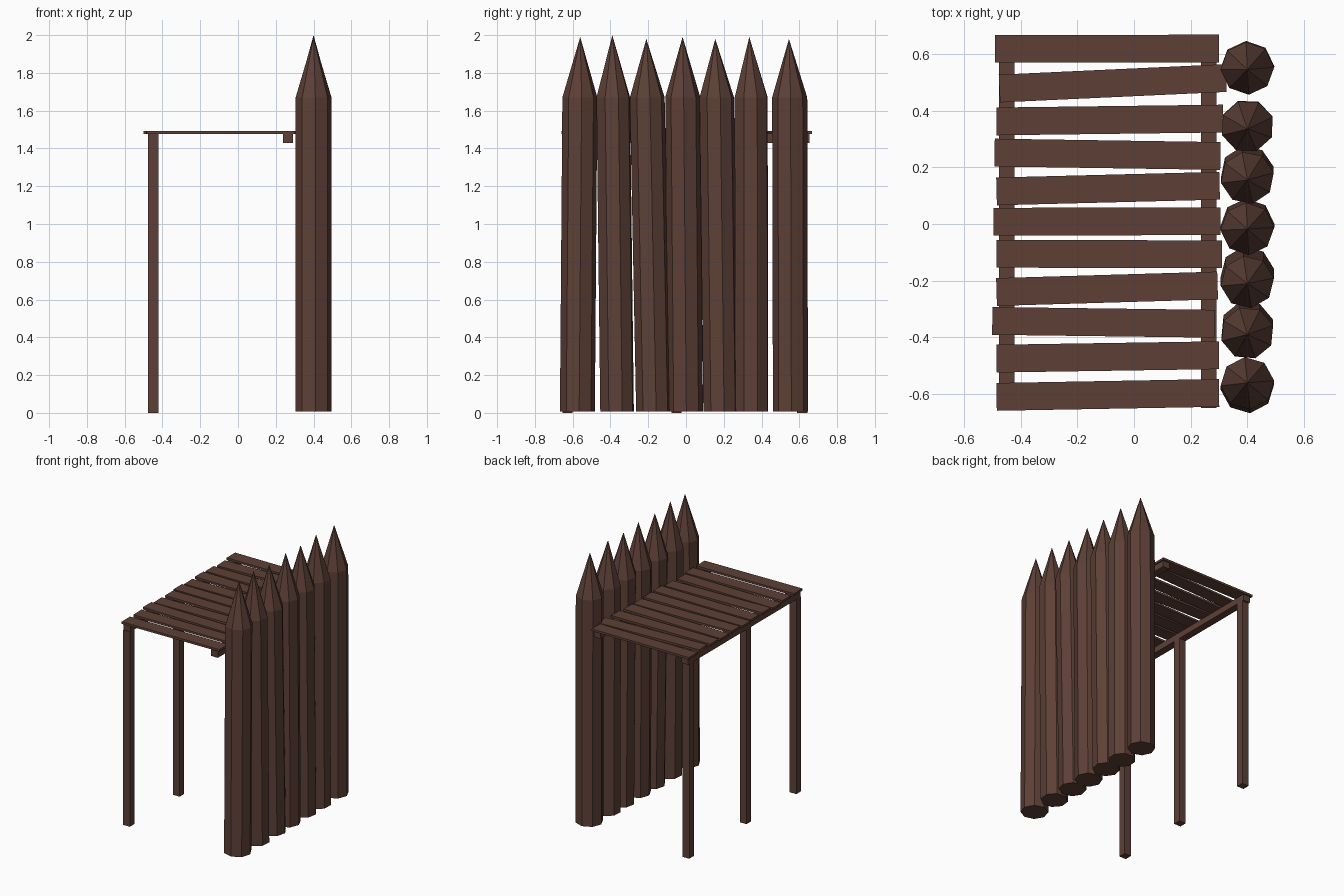
import bpy, bmesh, math
from mathutils import Vector

if "Cube" in bpy.data.objects:
    bpy.data.objects.remove(bpy.data.objects["Cube"])

wood = bpy.data.materials.new("dark brown wood")
wood.diffuse_color = (0.109, 0.051, 0.037, 1)
wood.use_nodes = True
wood.node_tree.nodes["Principled BSDF"].inputs["Base Color"].default_value = wood.diffuse_color


def finish(name, bm):
    bmesh.ops.recalc_face_normals(bm, faces=bm.faces)
    mesh = bpy.data.meshes.new(name)
    bm.to_mesh(mesh)
    bm.free()
    mesh.materials.append(wood)
    obj = bpy.data.objects.new(name, mesh)
    bpy.context.collection.objects.link(obj)
    return obj


def box(name, lo, hi):
    bm = bmesh.new()
    bmesh.ops.create_cube(bm, size=1)
    for v in bm.verts:
        v.co = Vector([(a + b) / 2 + c * (b - a) for a, b, c in zip(lo, hi, v.co)])
    return finish(name, bm)


def stake(name, y_base, y_shoulder, y_tip, z_tip, turn):
    """Leaning octagonal log sharpened to a point."""
    bm = bmesh.new()
    rings = []
    for y, z in ((y_base, 0.008), (y_shoulder, 1.67)):
        ring = []
        for i in range(8):
            a = math.tau * i / 8 + turn
            ring.append(bm.verts.new((0.4 + 0.095 * math.cos(a), y + 0.093 * math.sin(a), z)))
        rings.append(ring)
    tip = bm.verts.new((0.4, y_tip, z_tip))
    bm.faces.new(rings[0])
    for i in range(8):
        j = (i + 1) % 8
        bm.faces.new((rings[0][i], rings[0][j], rings[1][j], rings[1][i]))
        bm.faces.new((rings[1][i], rings[1][j], tip))
    return finish(name, bm)


# Palisade: base y, shoulder y, tip y, tip z, turn
stakes = [
    (-0.575, -0.562, -0.560, 1.99, 0.10), (-0.365, -0.385, -0.390, 2.00, 0.30),
    (-0.172, -0.205, -0.210, 1.98, 0.15), (-0.003, -0.017, -0.018, 1.99, 0.05),
    (0.183, 0.163, 0.155, 1.98, 0.20), (0.347, 0.345, 0.335, 1.99, 0.35),
    (0.553, 0.549, 0.545, 1.98, 0.05)]
for n, s in enumerate(stakes):
    stake(f"palisade_stake_{n + 1}", *s)

# Walkway planks: left end x and y, right end x and y
planks = [
    (-0.490, 0.618, 0.300, 0.619), (-0.475, 0.478, 0.325, 0.515),
    (-0.485, 0.362, 0.315, 0.372), (-0.492, 0.252, 0.305, 0.240),
    (-0.485, 0.115, 0.302, 0.135), (-0.495, 0.008, 0.305, 0.010),
    (-0.485, -0.105, 0.310, -0.107), (-0.485, -0.240, 0.295, -0.217),
    (-0.500, -0.342, 0.285, -0.352), (-0.485, -0.475, 0.300, -0.463),
    (-0.485, -0.610, 0.300, -0.596)]
for n, (x0, y0, x1, y1) in enumerate(planks):
    length = math.hypot(x1 - x0, y1 - y0)
    p = box(f"walkway_plank_{n + 1}", (-length / 2, -0.049, -0.008), (length / 2, 0.049, 0.008))
    p.location = ((x0 + x1) / 2, (y0 + y1) / 2, 1.484)
    p.rotation_euler.z = math.atan2(y1 - y0, x1 - x0)

# Beams beneath the walkway
box("outer_beam", (0.237, -0.65, 1.43), (0.291, 0.655, 1.478))
box("inner_beam", (-0.476, -0.65, 1.43), (-0.421, 0.655, 1.478))

# Support posts
for n, y in enumerate((-0.628, -0.05, 0.615)):
    box(f"support_post_{n + 1}", (-0.476, y - 0.027, 0), (-0.421, y + 0.027, 1.432))
